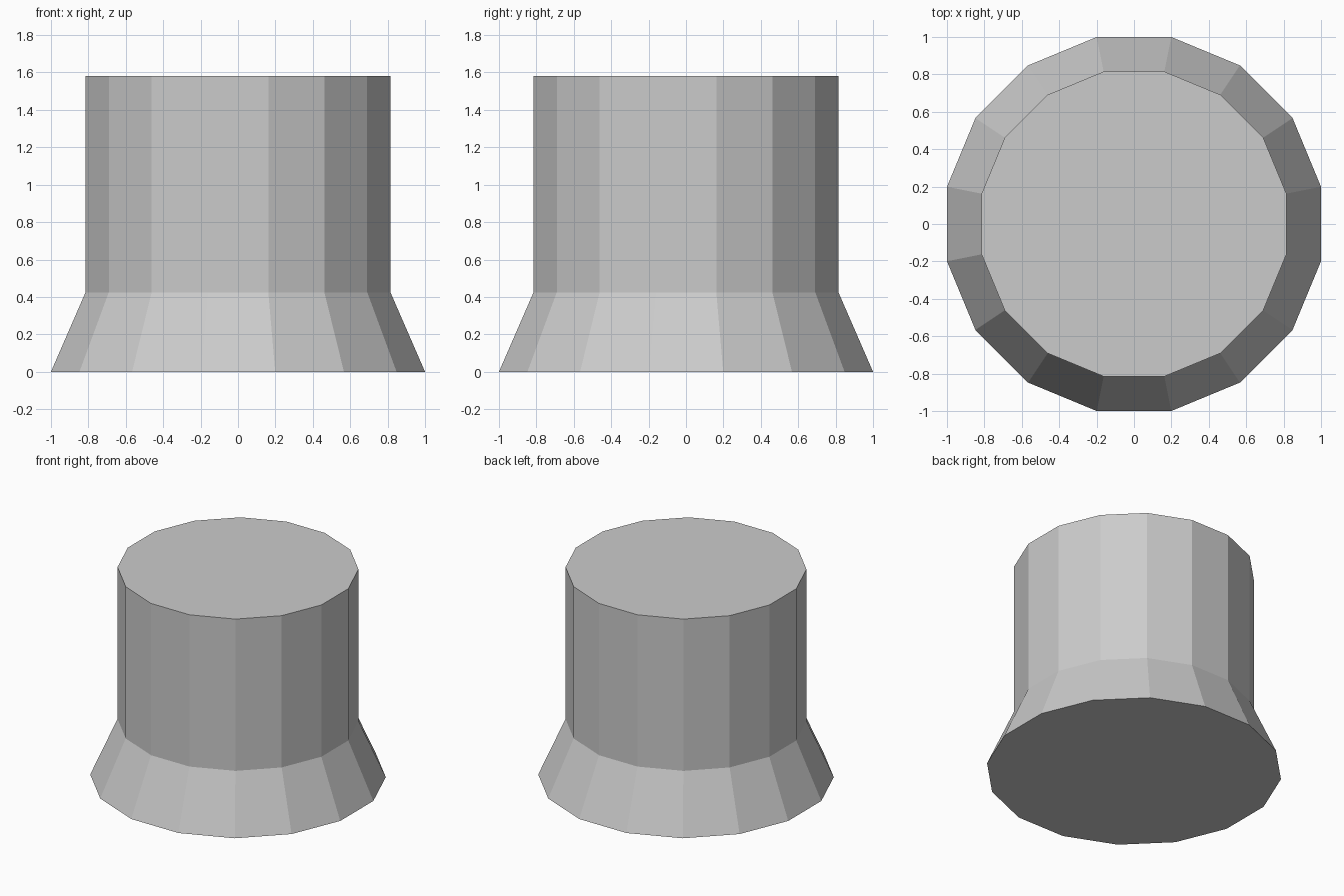
import bpy, bmesh
from math import pi, cos, sin

if "Cube" in bpy.data.objects:
    bpy.data.objects.remove(bpy.data.objects["Cube"])

SIDES = 16
# (flat-to-centre radius, height) from the flared foot to the flat top
PROFILE = [(1.0, 0.0), (0.815, 0.425), (0.815, 1.58)]

bm = bmesh.new()

# Rings of the sixteen-sided body, flats facing the axes
rings = []
for apothem, z in PROFILE:
    r = apothem / cos(pi / SIDES)
    angles = [(i + 0.5) * 2 * pi / SIDES for i in range(SIDES)]
    rings.append([bm.verts.new((r * cos(a), r * sin(a), z)) for a in angles])

# Flared skirt and straight wall
for low, high in zip(rings, rings[1:]):
    for i in range(SIDES):
        j = (i + 1) % SIDES
        bm.faces.new((low[i], low[j], high[j], high[i]))

# Bottom and top caps
bm.faces.new(rings[0][::-1])
bm.faces.new(rings[-1])

mesh = bpy.data.meshes.new("flared_cylinder")
bm.to_mesh(mesh)
bm.free()
bpy.context.collection.objects.link(bpy.data.objects.new("flared_cylinder", mesh))
